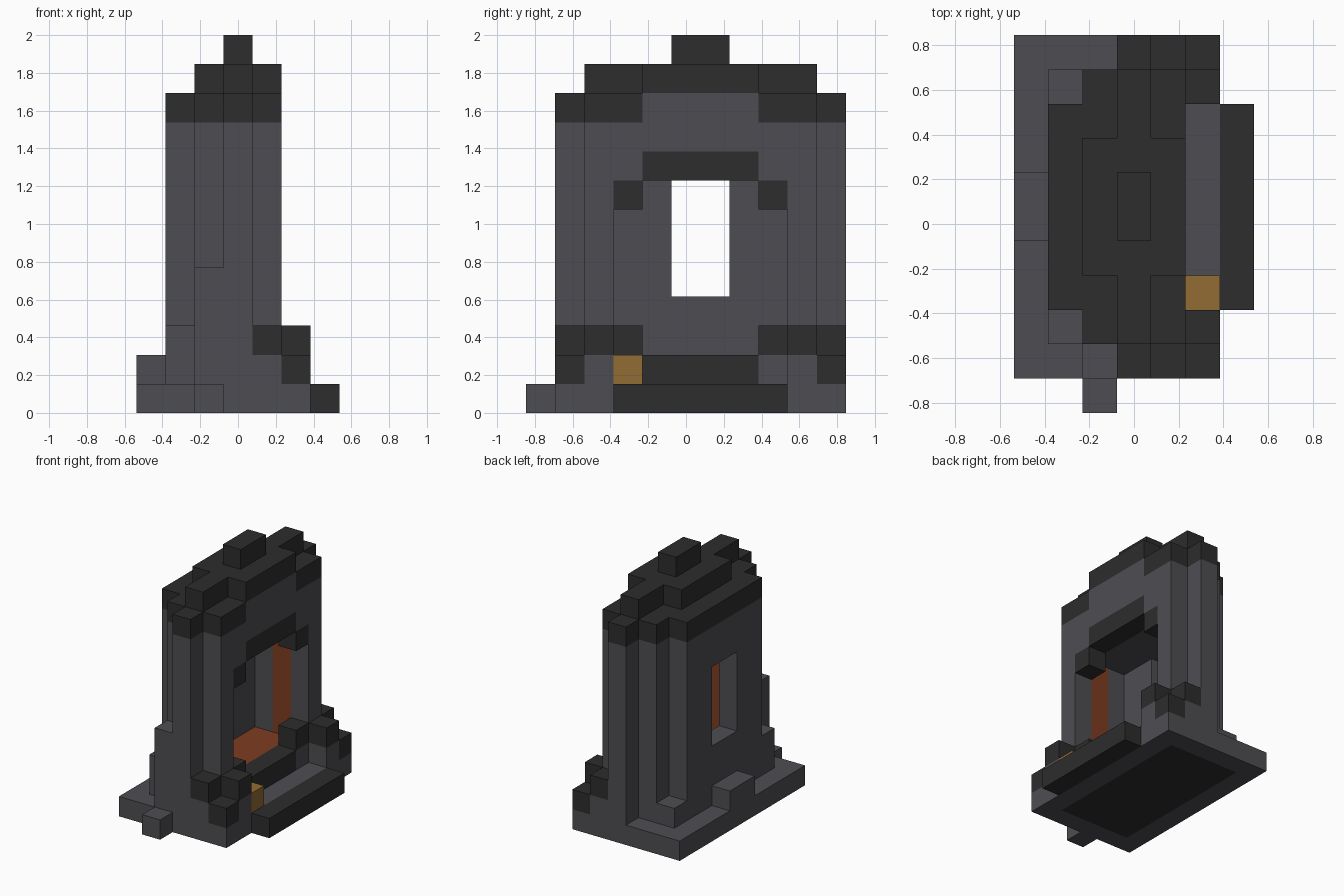
import bpy
import bmesh
from mathutils import Vector

default = bpy.data.objects.get("Cube")
if default:
    bpy.data.objects.remove(default, do_unlink=True)

HEIGHT_CELLS = 13
UNIT = 2 / HEIGHT_CELLS
ORIGIN = Vector((-3.5, -5.5, 0))
MIRROR_SUM = 12          # the body is symmetric about cell plane y = 6


def make_material(name, colour):
    material = bpy.data.materials.new(name)
    material.use_nodes = True
    material.diffuse_color = (*colour, 1)
    bsdf = next(n for n in material.node_tree.nodes if n.type == "BSDF_PRINCIPLED")
    bsdf.inputs["Base Color"].default_value = (*colour, 1)
    bsdf.inputs["Roughness"].default_value = 0.9
    return material


stone = make_material("grey_stone", (0.076, 0.075, 0.084))
slate = make_material("dark_slate", (0.026, 0.026, 0.026))
ember = make_material("ember_orange", (0.21, 0.045, 0.015))
brass = make_material("brass", (0.29, 0.15, 0.035))

cells = {}               # grid cell -> part name
part_materials = {}


def block(part, material, x, y, z, mirror=False):
    """Fill a box of grid cells with a part; part None carves the box away."""
    spans = [y]
    if mirror:
        spans.append((MIRROR_SUM - y[1], MIRROR_SUM - y[0]))
    for span in spans:
        for i in range(*x):
            for j in range(*span):
                for k in range(*z):
                    if part is None:
                        cells.pop((i, j, k), None)
                    else:
                        cells[i, j, k] = part
    if part:
        part_materials[part] = material


def carve(x, y, z):
    block(None, None, x, y, z)


# Base slab with a dark underside panel, doorstep and small side blocks
block("base", stone, (0, 6), (1, 11), (0, 1))
block("underside_panel", slate, (1, 5), (2, 10), (0, 1))
block("doorstep", slate, (6, 7), (3, 9), (0, 1))
block("front_peg", stone, (2, 3), (0, 1), (0, 1))
block("rear_step", stone, (0, 1), (5, 7), (1, 2))

# Tower body, stepped in plan
wall = (1, 10)
block("body", stone, (1, 2), (3, 9), wall)
block("body", stone, (2, 3), (2, 10), wall)
block("body", stone, (3, 4), (1, 11), wall)
block("body", stone, (4, 5), (2, 10), wall)

# Uneven buttresses on the corners
block("tall_buttress", stone, (2, 3), (1, 2), (1, 5))
block("short_buttress", stone, (1, 2), (2, 3), (1, 3))
block("low_buttress", stone, (1, 2), (9, 10), (1, 2))

# Hearth chamber and the narrow slot through the rear wall
carve((2, 5), (3, 9), (2, 8))
carve((1, 2), (5, 7), (4, 8))
block("hearth_floor", ember, (2, 4), (3, 9), (1, 2))
block("glowing_strip", ember, (3, 4), (2, 3), (2, 8), mirror=True)

# Sill and arch around the opening
block("sill", slate, (4, 5), (4, 8), (1, 2))
block("sill_end", slate, (4, 5), (3, 4), (2, 3), mirror=True)
block("arch", slate, (4, 5), (4, 8), (8, 9))
block("arch_shoulder", slate, (4, 5), (3, 4), (7, 8), mirror=True)

# Capped corner piers beside the opening
block("pier", stone, (4, 5), (1, 2), (1, 2), mirror=True)
block("pier", stone, (5, 6), (2, 3), (1, 2), mirror=True)
block("pier_cap", slate, (4, 5), (1, 2), (2, 3), mirror=True)
block("pier_cap", slate, (5, 6), (2, 3), (2, 3), mirror=True)
block("pier_cap", slate, (5, 6), (1, 2), (1, 2), mirror=True)
block("brass_block", brass, (5, 6), (3, 4), (1, 2))

# Roof in three tiers
eaves = (10, 11)
block("eaves", slate, (1, 2), (3, 9), eaves)
block("eaves", slate, (2, 3), (2, 10), eaves)
block("eaves", slate, (3, 4), (1, 11), eaves)
block("eaves", slate, (4, 5), (2, 10), eaves)
block("gable_panel", stone, (4, 5), (4, 8), eaves)
block("ridge", slate, (2, 5), (4, 8), (11, 12))
block("ridge", slate, (3, 4), (2, 10), (11, 12))
block("chimney_cap", slate, (3, 4), (5, 7), (12, 13))


def build_part(name, material):
    """Skin the exposed sides of a part's cells and merge flat areas."""
    bm = bmesh.new()
    for cell, owner in cells.items():
        if owner != name:
            continue
        centre = Vector(cell) + Vector((0.5, 0.5, 0.5))
        for axis in range(3):
            for sign in (-1, 1):
                normal = Vector((0, 0, 0))
                normal[axis] = sign
                if tuple(int(c + n) for c, n in zip(cell, normal)) in cells:
                    continue
                u = Vector((0, 0, 0))
                u[(axis + 1) % 3] = 0.5
                v = normal.cross(u)
                mid = centre + normal / 2
                corners = (mid - u - v, mid + u - v, mid + u + v, mid - u + v)
                bm.faces.new([bm.verts.new((p + ORIGIN) * UNIT) for p in corners])
    bmesh.ops.remove_doubles(bm, verts=bm.verts, dist=UNIT / 100)
    bmesh.ops.dissolve_limit(bm, angle_limit=0.01, verts=bm.verts, edges=bm.edges)
    mesh = bpy.data.meshes.new(name)
    bm.to_mesh(mesh)
    bm.free()
    mesh.materials.append(material)
    bpy.context.collection.objects.link(bpy.data.objects.new(name, mesh))


for part, part_material in part_materials.items():
    build_part(part, part_material)
